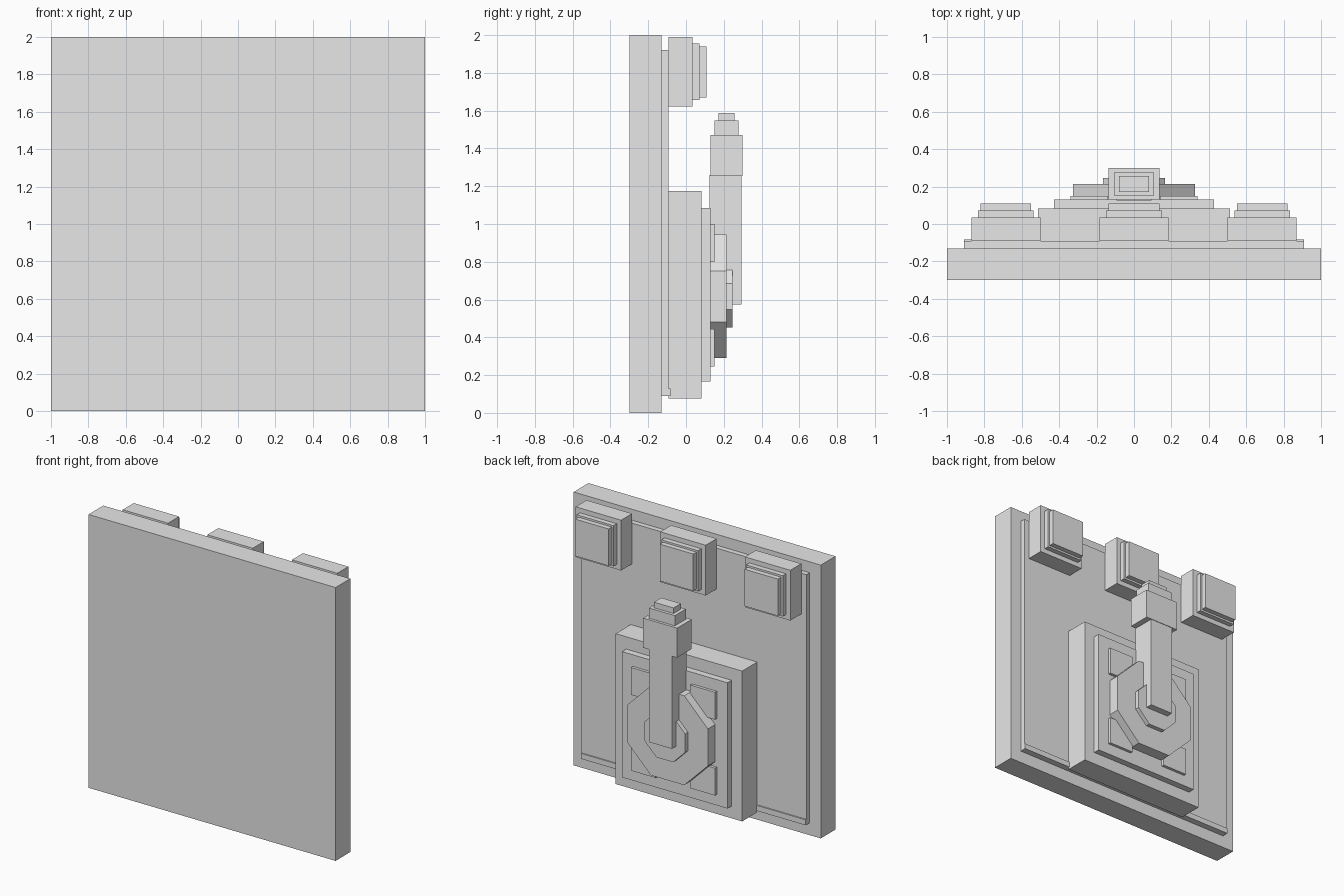
import bpy
import bmesh
from math import pi, cos
from mathutils import Matrix

cube = bpy.data.objects.get("Cube")
if cube:
    bpy.data.objects.remove(cube, do_unlink=True)

grey = bpy.data.materials.new("plain_grey")
grey.use_nodes = True
grey.diffuse_color = (0.8, 0.8, 0.8, 1)
grey.node_tree.nodes["Principled BSDF"].inputs["Base Color"].default_value = (0.8, 0.8, 0.8, 1)


def finish(name, bm):
    mesh = bpy.data.meshes.new(name)
    bm.to_mesh(mesh)
    bm.free()
    mesh.materials.append(grey)
    obj = bpy.data.objects.new(name, mesh)
    bpy.context.collection.objects.link(obj)
    return obj


def box(name, x, y, z):
    """Box spanning the given (low, high) ranges."""
    bm = bmesh.new()
    bmesh.ops.create_cube(bm, size=1)
    spans = (x, y, z)
    for v in bm.verts:
        v.co = [(lo + hi) / 2 + c * (hi - lo) for c, (lo, hi) in zip(v.co, spans)]
    return finish(name, bm)


def octagon(name, apothem, y, z):
    """Upright eight-sided disc with flat sides left, right, top and bottom."""
    bm = bmesh.new()
    r = apothem / cos(pi / 8)
    place = (Matrix.Translation((0, (y[0] + y[1]) / 2, z))
             @ Matrix.Rotation(pi / 2, 4, 'X') @ Matrix.Rotation(pi / 8, 4, 'Z'))
    bmesh.ops.create_cone(bm, cap_ends=True, segments=8, radius1=r, radius2=r,
                          depth=y[1] - y[0], matrix=place)
    obj = finish(name, bm)
    # Make sure a flat side, not a corner, faces +x
    if max(v.co.x for v in obj.data.vertices) > apothem + 0.001:
        obj.data.transform(Matrix.Translation((0, 0, z)) @ Matrix.Rotation(pi / 8, 4, 'Y')
                           @ Matrix.Translation((0, 0, -z)))
    return obj


def wide(half):
    return (-half, half)


# Backing slab, raised panel and lower trim
box("backing_slab", wide(1), (-0.3, -0.13), (0, 2))
box("raised_panel", wide(0.91), (-0.13, -0.092), (0.09, 1.92))
box("lower_trim", wide(0.91), (-0.092, -0.083), (0.09, 0.13))

# Three stepped buttons along the top
for side, cx in (("right", -0.685), ("middle", 0), ("left", 0.685)):
    front = -0.092
    for part, half, back in (("base", 0.184, 0.035), ("step", 0.149, 0.072), ("cap", 0.135, 0.109)):
        box(f"{side}_button_{part}", (cx - half, cx + half), (front, back),
            (1.806 - half, 1.806 + half))
        front = back

# Lever mount with four corner plates
box("mount_base", wide(0.512), (-0.092, 0.082), (0.075, 1.175))
box("mount_plate", wide(0.427), (0.082, 0.13), (0.165, 1.085))
for side, x in (("right", (-0.34, -0.14)), ("left", (0.14, 0.34))):
    for level, z in (("lower", (0.245, 0.445)), ("upper", (0.80, 1.0))):
        box(f"{level}_{side}_corner_plate", x, (0.13, 0.151), z)

# Octagonal pivot
octagon("pivot_disc", 0.327, (0.13, 0.214), 0.617)
octagon("pivot_hub", 0.165, (0.214, 0.246), 0.617)

# Lever and its stepped handle
box("lever_arm", wide(0.093), (0.125, 0.295), (0.575, 1.26))
box("handle_block", wide(0.137), (0.13, 0.299), (1.255, 1.472))
box("handle_step", wide(0.105), (0.151, 0.279), (1.472, 1.547))
box("handle_tip", wide(0.079), (0.172, 0.257), (1.547, 1.588))
